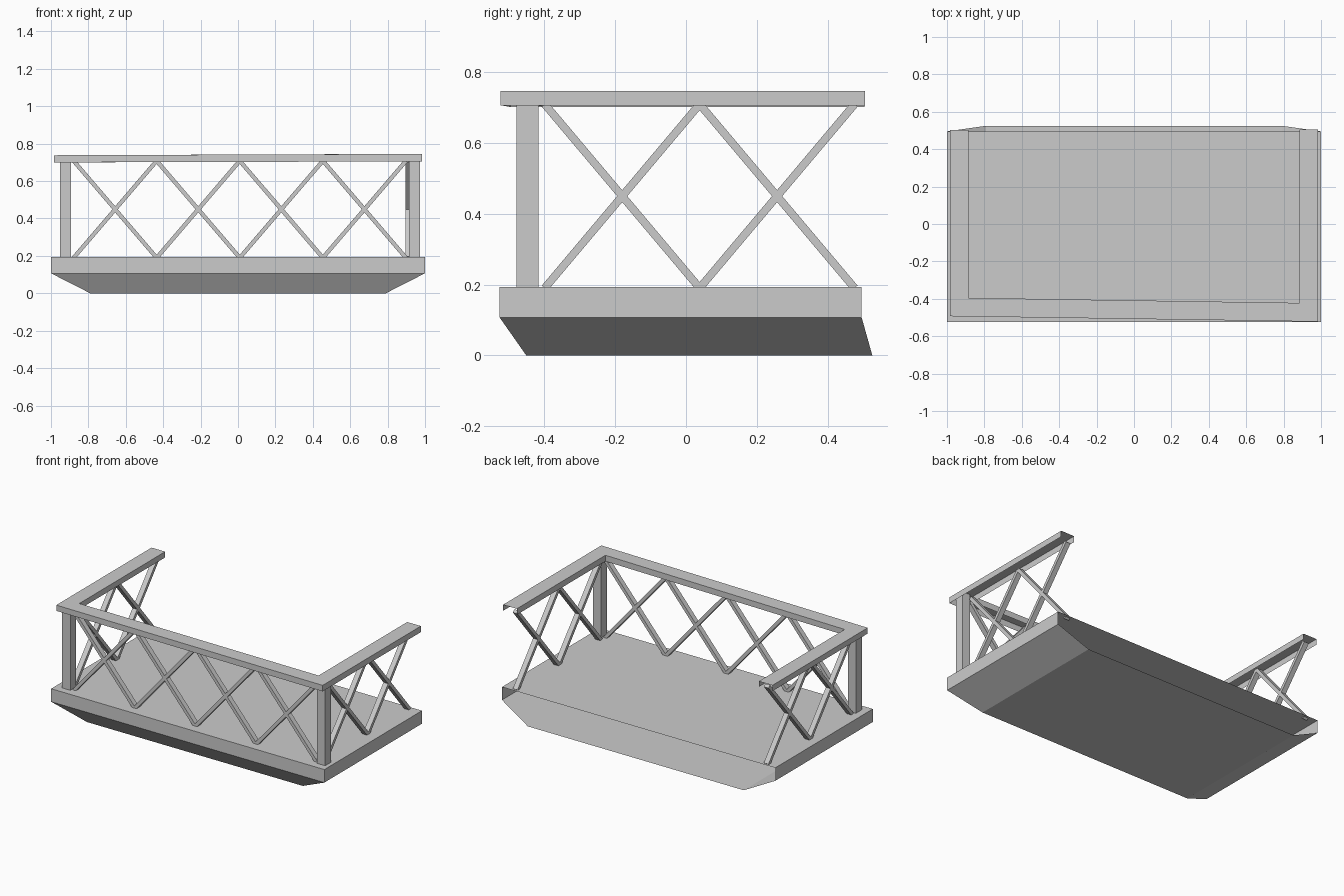
import bpy
from mathutils import Vector

if "Cube" in bpy.data.objects:
    bpy.data.objects.remove(bpy.data.objects["Cube"])


def mesh_object(name, verts, faces):
    me = bpy.data.meshes.new(name)
    me.from_pydata([tuple(v) for v in verts], [], faces)
    me.update()
    ob = bpy.data.objects.new(name, me)
    bpy.context.collection.objects.link(ob)
    return ob


def ring(x0, x1, y0, y1, z):
    return [(x0, y0, z), (x1, y0, z), (x1, y1, z), (x0, y1, z)]


# Platform shell: flat floor, straight rim, tapered underside, open at the back
verts = (ring(-0.79, 0.79, -0.45, 0.525, 0)
         + ring(-1, 1, -0.525, 0.495, 0.107)
         + ring(-1, 1, -0.525, 0.495, 0.193))
faces = [(3, 2, 1, 0), (8, 9, 10, 11)]
for lo in (0, 4):
    for a, b in ((0, 1), (1, 2), (3, 0)):
        faces.append((lo + a, lo + b, lo + b + 4, lo + a + 4))
mesh_object("platform", verts, faces)

# Handrail: downward-open channel swept along a U path (outer xy, inner xy, bottom, top)
stations = [
    ((-0.985, 0.503), (-0.885, 0.503), 0.700, 0.738),
    ((-0.985, -0.493), (-0.885, -0.395), 0.700, 0.738),
    ((0.985, -0.522), (0.885, -0.422), 0.705, 0.745),
    ((0.985, 0.505), (0.885, 0.505), 0.705, 0.745),
]
verts, faces = [], []
for (ox, oy), (ix, iy), zb, zt in stations:
    verts += [(ox, oy, zb), (ox, oy, zt), (ix, iy, zt), (ix, iy, zb)]
for s in range(3):
    for k in range(3):
        a = s * 4 + k
        faces.append((a, a + 4, a + 5, a + 1))
mesh_object("handrail", verts, faces)

# Corner posts
BOX_SIDES = [(0, 1, 5, 4), (1, 2, 6, 5), (2, 3, 7, 6), (3, 0, 4, 7),
             (3, 2, 1, 0), (4, 5, 6, 7)]
for name, x0, x1, top in (("left_post", -0.952, -0.893, 0.735),
                          ("right_post", 0.914, 0.973, 0.742)):
    mesh_object(name, ring(x0, x1, -0.478, -0.416, 0.19)
                + ring(x0, x1, -0.478, -0.416, top), BOX_SIDES)


# Crossed braces: rectangular bars, two per bay
def lattice(name, start, end, bays, outward, z0=0.19, z1=0.708, w=0.022, d=0.034):
    start, end, out = Vector(start), Vector(end), Vector(outward)
    verts, faces = [], []
    step = (end - start) / bays
    for i in range(bays):
        p, q = start + step * i, start + step * (i + 1)
        for a, b in ((p, q), (q, p)):
            a, b = a + Vector((0, 0, z0)), b + Vector((0, 0, z1))
            side = (b - a).normalized().cross(out) * (w / 2)
            base = len(verts)
            for c in (a, b):
                for s, o in ((-1, -1), (1, -1), (1, 1), (-1, 1)):
                    verts.append(c + side * s + out * (o * d / 2))
            faces += [tuple(base + k for k in f) for f in BOX_SIDES]
    return mesh_object(name, verts, faces)


lattice("front_braces", (-0.879, -0.447, 0), (0.898, -0.447, 0), 4, (0, -1, 0))
lattice("right_braces", (0.912, -0.398, 0), (0.912, 0.475, 0), 2, (1, 0, 0))
lattice("left_braces", (-0.925, -0.398, 0), (-0.925, 0.475, 0), 2, (-1, 0, 0))
